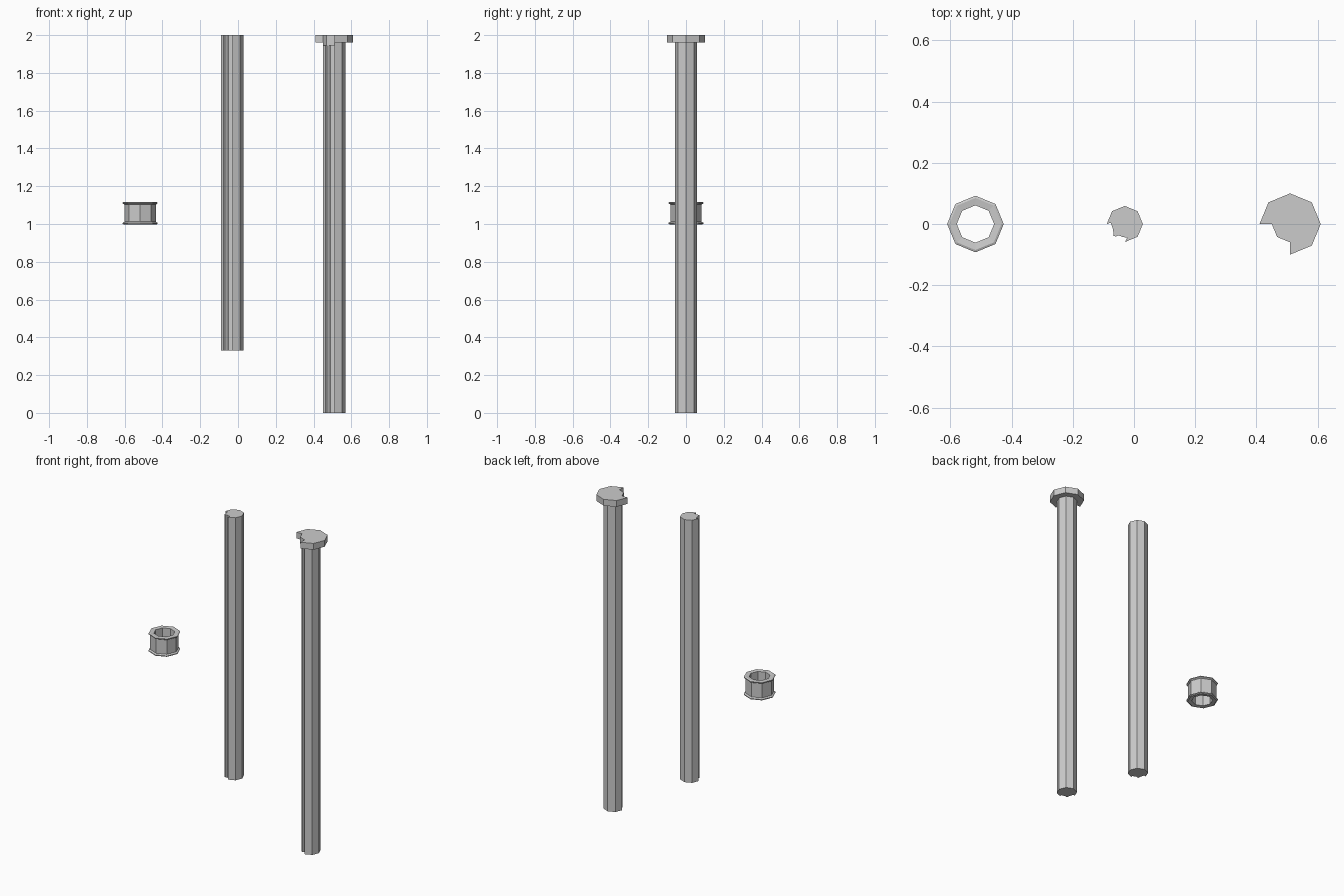
import bpy, bmesh, math

if "Cube" in bpy.data.objects:
    bpy.data.objects.remove(bpy.data.objects["Cube"])


def octagon(r, start=0, end=8):
    return [(r * math.cos(k * math.pi / 4), r * math.sin(k * math.pi / 4))
            for k in range(start, end)]


def finish(name, bm):
    bmesh.ops.recalc_face_normals(bm, faces=bm.faces[:])
    me = bpy.data.meshes.new(name)
    bm.to_mesh(me)
    bm.free()
    ob = bpy.data.objects.new(name, me)
    bpy.context.collection.objects.link(ob)
    return ob


def prisms(name, cx, layers):
    # each layer is an extruded outline: (points, bottom, top)
    bm = bmesh.new()
    for pts, z0, z1 in layers:
        lo = [bm.verts.new((cx + x, y, z0)) for x, y in pts]
        hi = [bm.verts.new((cx + x, y, z1)) for x, y in pts]
        bm.faces.new(lo[::-1])
        bm.faces.new(hi)
        n = len(pts)
        for i in range(n):
            j = (i + 1) % n
            bm.faces.new((lo[i], lo[j], hi[j], hi[i]))
    return finish(name, bm)


# Notched shaft section: octagon with a ragged groove in the front left quarter
groove = [(-0.046, 0.004), (-0.040, -0.012), (-0.037, -0.030), (-0.038, -0.038),
          (-0.029, -0.041), (-0.020, -0.037), (-0.008, -0.042), (0.008, -0.045)]
section = octagon(0.059, 0, 5) + groove + octagon(0.059, 6, 8)

# Plain inner rod
prisms("inner_rod", -0.03, [(section, 0.33, 2.0)])

# Headed shaft: grooved shank, full collar, head with a quarter cut down to the shank
head = octagon(0.10, 0, 5) + octagon(0.06, 4, 7) + octagon(0.10, 6, 8)
prisms("headed_shaft", 0.51, [(section, 0.0, 1.945),
                              (octagon(0.059), 1.945, 1.96),
                              (head, 1.96, 2.0)])

# Flanged ring: lathed profile with eight sides
profile = [(0.061, 1.0), (0.085, 0.997), (0.0925, 1.001), (0.0925, 1.006),
           (0.083, 1.012), (0.083, 1.103), (0.0925, 1.109), (0.0925, 1.114),
           (0.085, 1.117), (0.061, 1.114)]
bm = bmesh.new()
rings = [[bm.verts.new((-0.518 + x, y, z)) for x, y in octagon(r)] for r, z in profile]
for a, b in zip(rings, rings[1:] + rings[:1]):
    for i in range(8):
        j = (i + 1) % 8
        bm.faces.new((a[i], a[j], b[j], b[i]))
finish("flanged_ring", bm)
